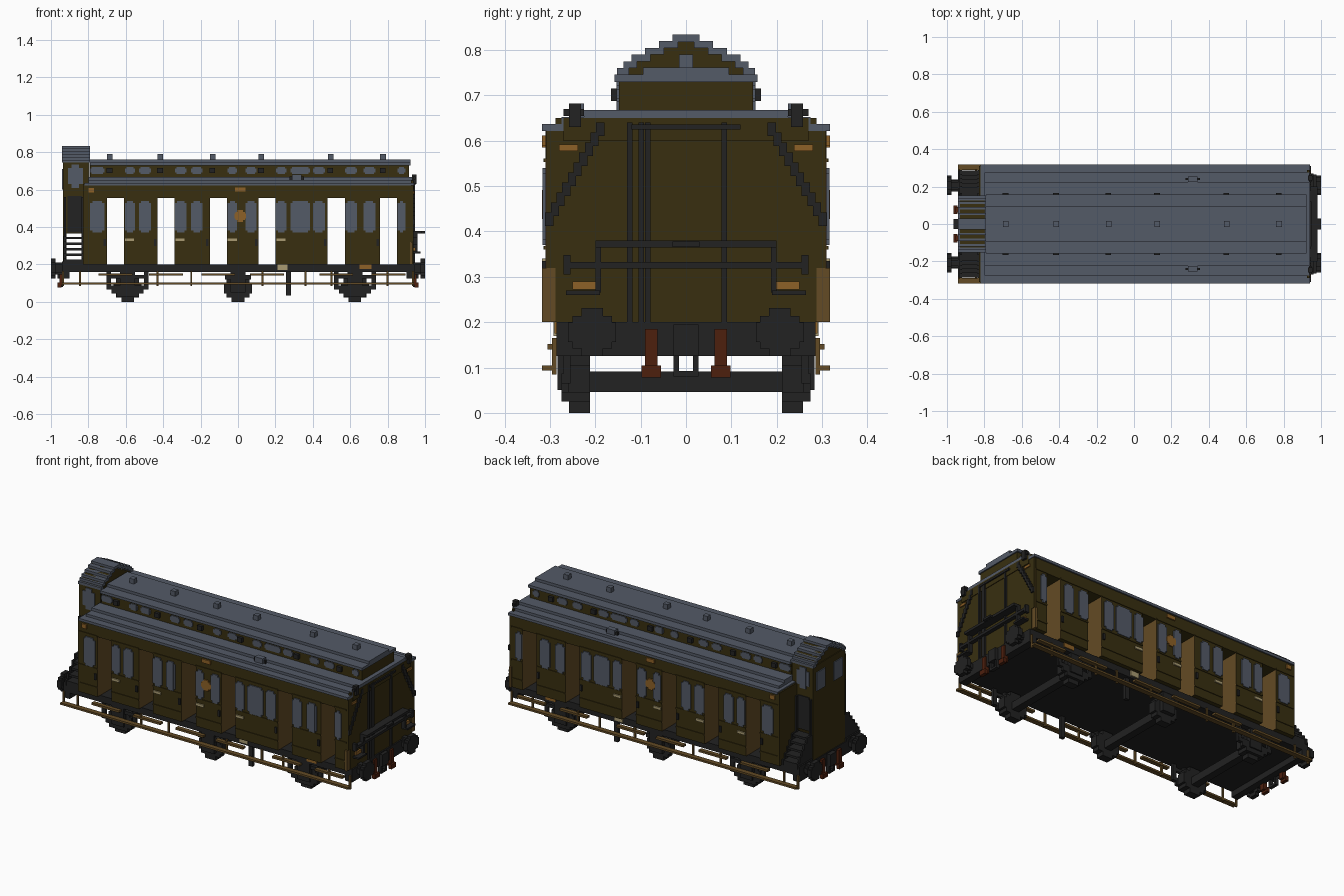
import bpy, bmesh

cube = bpy.data.objects.get("Cube")
if cube:
    bpy.data.objects.remove(cube, do_unlink=True)


def material(name, r, g, b):
    m = bpy.data.materials.new(name)
    m.use_nodes = True
    m.diffuse_color = (r, g, b, 1)
    m.node_tree.nodes["Principled BSDF"].inputs["Base Color"].default_value = (r, g, b, 1)
    return m


OLIVE = material("olive paint", .040, .028, .005)
GREY = material("roof grey", .088, .103, .135)
DARK = material("dark iron", .016, .016, .016)
TAN = material("brown wood", .125, .070, .018)
RUST = material("red brown hose", .075, .014, .004)
AMBER = material("amber brass", .27, .12, .02)
CREAM = material("cream trim", .40, .33, .17)


def build(name, boxes, mat, jamb=None):
    """One object from boxes given as (x0, x1, y0, y1, z0, z1)."""
    bm = bmesh.new()
    for x0, x1, y0, y1, z0, z1 in boxes:
        verts = bmesh.ops.create_cube(bm, size=1)["verts"]
        for v in verts:
            v.co = (x1 if v.co.x > 0 else x0, y1 if v.co.y > 0 else y0, z1 if v.co.z > 0 else z0)
    mesh = bpy.data.meshes.new(name)
    mesh.materials.append(mat)
    if jamb:
        mesh.materials.append(jamb)
        bm.normal_update()
        for f in bm.faces:
            f.material_index = int(abs(f.normal.x) > .5)
    bm.to_mesh(mesh)
    bm.free()
    obj = bpy.data.objects.new(name, mesh)
    bpy.context.collection.objects.link(obj)
    return obj


def both(boxes):
    """Add the copy on the other side of the carriage."""
    return boxes + [(a, b, -d, -c, e, f) for a, b, c, d, e, f in boxes]


def disc_x(x0, x1, y, z, r):
    """Stepped disc facing along x."""
    return [(x0, x1, y - r * w, y + r * w, z - r * h, z + r * h)
            for w, h in ((1, .4), (.82, .68), (.45, 1))]


def disc_y(x, y0, y1, z, r):
    """Stepped disc facing along y."""
    return [(x - r * w, x + r * w, y0, y1, z - r * h, z + r * h)
            for w, h in ((1, .4), (.82, .68), (.45, 1))]


def pane(x0, x1, y, z0, z1, s=.012):
    """Side window plate with stepped corners."""
    return [(x0, x1, y, y + .006, z0 + s, z1 - s),
            (x0 + s, x1 - s, y, y + .0062, z0, z1)]


# Body blocks with open doorways running across the carriage
doors = [-.655, -.385, -.105, .155, .525, .805]
edges = [-.82] + [d + s for d in doors for s in (-.046, .046)] + [.925]
spans = list(zip(edges[::2], edges[1::2]))
build("compartment_blocks", [(a, b, -.31, .31, .2, .56) for a, b in spans], OLIVE, TAN)
build("upper_body", [(-.82, .925, -.31, .31, .555, .63)], OLIVE)
build("cab_side_end_wall", [(-.828, -.82, -.31, .31, .2, .63)], OLIVE)
build("far_end_wall", [(.925, .937, -.288, .288, .2, .65), (.925, .937, -.308, .308, .32, .63)], OLIVE)
build("end_corner_posts", both([(.92, .934, .285, .318, .2, .32)]), TAN)

# Side panel mouldings
build("panel_mouldings", both([(a, b, .31, .314, z, z + .008) for a, b in spans
                               for z in (.25, .36, .553)]), OLIVE)

# Side windows
windows = [(-.79, -.715), (-.605, -.55), (-.53, -.465), (-.338, -.275), (-.25, -.19),
           (-.055, -.005), (.04, .10), (.202, .26), (.28, .385), (.40, .465),
           (.573, .635), (.67, .735), (.853, .895)]
build("side_windows", both([p for a, b in windows for p in pane(a, b, .31, .37, .54)]), GREY)
build("crests", both(disc_y(.012, .31, .317, .46, .032) + [(-.015, .04, .31, .318, .59, .612)]), AMBER)
build("lower_waist_plates", both([(d + .05, d + .1, .31, .317, .325, .34)
                                  for d in doors[:4]]), CREAM)
build("door_handles", both([(d - .065, d - .052, .31, .318, .3, .335) for d in doors]), DARK)
build("side_lamp_plates", both([(-.80, -.77, .31, .318, .585, .61)]), AMBER)

# Lower roof tiers
build("lower_roof", [(-.82, .94, -.318, .318, .622, .637),
                     (-.80, .94, -.275, .275, .637, .652),
                     (-.80, .94, -.225, .225, .652, .668)], GREY)
build("far_end_gable", [(.938, .942, -.27, .27, .60, .65)], OLIVE)

# Raised roof with its windows and ventilators
build("clerestory_walls", [(-.79, .915, -.148, .148, .66, .735)], OLIVE)
build("clerestory_roof", [(-.79, .922, -.158, .158, .73, .746),
                          (-.79, .922, -.095, .095, .746, .762)], GREY)
build("clerestory_windows", both([p for a, b in windows for p in pane(a, b, .147, .685, .722, .008)]), GREY)
build("side_ventilators", both([(d - .047, d - .017, .147, .165, .688, .715) for d in doors]), DARK)
build("roof_ventilators", [(d - .045, d - .015, -.015, .015, .76, .79) for d in doors], GREY)
build("roof_hatches", both([(.288, .34, .225, .255, .65, .682)]), GREY)
build("hatch_brackets", both([(.275, .352, .235, .245, .645, .67)]), DARK)

# Brakeman's cab with a stepped arched roof
build("cab_body", [(-.935, -.82, -.148, .148, .365, .75),
                   (-.935, -.918, -.148, .148, .2, .37),
                   (-.82, -.795, -.148, .148, .63, .75)], OLIVE)
half_widths = (.152, .138, .12, .09, .06)
build("cab_gable", [(-.93, -.797, -w + .012, w - .012, .735, .76 + i * .015)
                    for i, w in enumerate(half_widths)], OLIVE)
arch = []
for i, w in enumerate(half_widths):
    inner = (half_widths + (.03,))[i + 1] - .012
    arch += both([(-.94, -.79, inner, w, .745 + i * .015, .76 + i * .015)])
build("cab_roof", arch + [(-.94, -.79, -.03, .03, .818, .834)], GREY)
build("cab_side_windows", both(pane(-.91, -.83, .147, .61, .735, .02)), GREY)
build("cab_end_windows", both([(-.941, -.934, .04, .12, .60, .71)]), GREY)
build("cab_side_doors", both([(-.912, -.835, .147, .153, .37, .565)]), DARK)
build("cab_handrails", both([(-.93, -.92, .15, .165, .2, .56), (-.838, -.828, .15, .165, .2, .56)]), DARK)

# Stairs up to the cab
build("cab_stairs", both([(-.925, -.828, .14, .285 - i * .022, .215 + i * .03, .228 + i * .03)
                          for i in range(5)]), DARK)
build("stair_stringers", both([(x, x + .012, .14, .29 - i * .022, .2 + i * .03, .232 + i * .03)
                               for i in range(5) for x in (-.932, -.836)]), DARK)

# Underframe
build("underframe", [(-.94, .94, -.285, .285, .16, .2), (-.94, -.90, -.285, .285, .125, .2),
                     (.90, .945, -.285, .285, .125, .2)], DARK)
build("upper_step_boards", both([(d - .09, d + .09, .28, .305, .14, .152) for d in doors]), TAN)
build("lower_step_boards", both([(-.94, .94, .288, .318, .094, .105)]), TAN)
hangers = (-.935, -.845, -.43, -.25, .13, .36, .50, .80, .935)
build("step_hangers", both([(x - .005, x + .005, .285, .295, .085, .165) for x in hangers]), TAN)

# Wheels, axles and springs
wheels, axles, springs = [], [], []
for x in (-.59, 0, .625):
    wheels += disc_y(x, .212, .258, .075, .075)
    axles.append((x - .022, x + .022, -.22, .22, .046, .091))
    springs += [(x - .04, x + .04, .25, .283, .05, .16)]
    if x:
        springs += [(x - s, x + s, .258, .275, z, z + .022)
                    for s, z in ((.06, .025), (.085, .045), (.11, .065))]
        springs += [(x + s * .1 - .012, x + s * .1 + .012, .255, .27, .065, .165) for s in (-1, 1)]
    springs += [(x - .11, x + .11, .258, .275, .125, .145)] if x else [(x - .07, x + .07, .258, .275, .12, .145)]
build("wheels", both(wheels), DARK)
build("axles", axles, DARK)
build("springs", both(springs), DARK)
build("brake_levers", both([(.257, .283, .25, .27, .035, .16)]), DARK)
build("battery_plates", both([(.21, .265, .28, .292, .17, .2)]), CREAM)
build("solebar_labels", both([(.65, .715, .28, .29, .175, .2)]), AMBER)

# Buffers, couplings and hoses on each end
buffers, couplings, hoses = [], [], []
for s in (-1, 1):
    def span(a, b):
        return tuple(sorted((s * a, s * b)))
    for y in (-.207, .207):
        buffers += disc_x(*span(.975, 1), y, .178, .053)
        buffers += disc_x(*span(.93, .98), y, .178, .032)
        hy = y * .37
        hoses += [(*span(.93, .955), hy - .014, hy + .014, .09, .185),
                  (*span(.945, .965), hy - .022, hy + .022, .078, .105)]
    couplings += [(*span(.93, .965), -.028, .028, .125, .195),
                  (*span(.935, .955), -.028, -.015, .08, .13),
                  (*span(.935, .955), .015, .028, .08, .13),
                  (*span(.935, .955), -.028, .028, .08, .092)]
build("buffers", buffers, DARK)
build("couplings", couplings, DARK)
build("brake_hoses", hoses, RUST)
build("buffer_mounts", both([(-.94, -.82, .155, .285, .17, .215)]), DARK)

# Far end rails, stepped braces, ladder and lamps
braces = [(.936, .946, .18 + i * .0125, .198 + i * .0125, .61 - i * .022, .64 - i * .022)
          for i in range(10)]
build("end_braces", both(braces), DARK)
build("end_rails", [(.936, .982, -.2, .2, .365, .38), (.936, .96, -.27, .27, .318, .333),
                    (.936, .95, -.12, .12, .625, .636)]
      + both([(.936, .96, .187, .2, .265, .37), (.936, .96, .255, .27, .305, .348)]), DARK)
build("gangway_lip", [(.975, .999, -.03, .03, .366, .378)], DARK)
build("end_ladder", [(.936, .946, y, y + .012, .2, .64) for y in (-.13, -.105, -.09, .078)], DARK)
build("lamp_brackets", both([(.93, .955, .232, .258, .63, .682), (.935, .95, .225, .27, .655, .67)]), DARK)
build("end_lamp_plates", both([(.936, .944, .238, .28, .578, .592),
                               (.936, .948, .195, .25, .272, .29)]), AMBER)
build("end_steps", both([(.936, .975, .19, .265, .26, .27)]), DARK)
